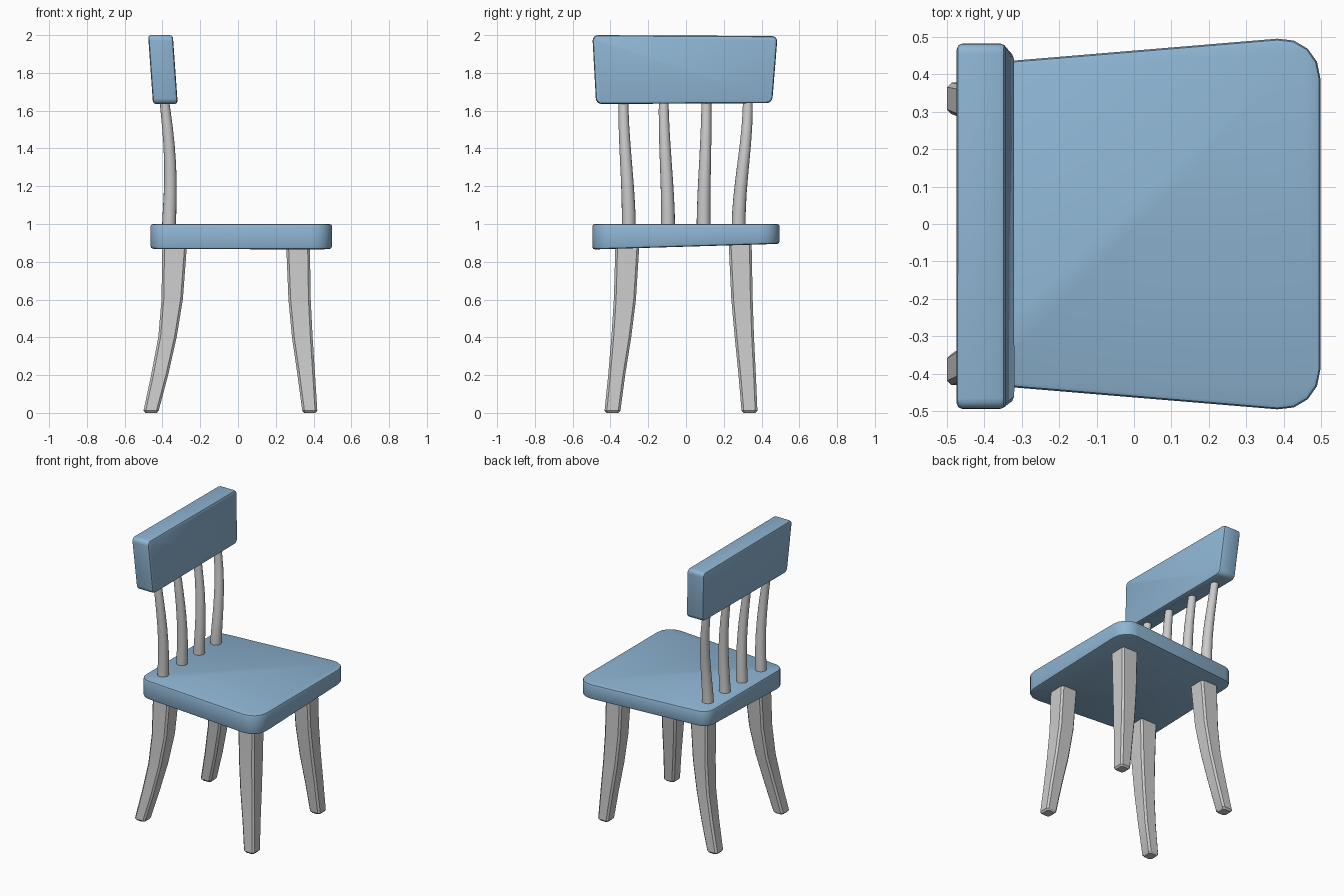
import bpy, bmesh, math
from mathutils import Vector

if "Cube" in bpy.data.objects:
    bpy.data.objects.remove(bpy.data.objects["Cube"])


def material(name, rgb):
    m = bpy.data.materials.new(name)
    m.diffuse_color = (*rgb, 1)
    m.use_nodes = True
    m.node_tree.nodes["Principled BSDF"].inputs["Base Color"].default_value = m.diffuse_color
    return m


blue = material("soft_blue", (0.27, 0.46, 0.65))
grey = material("light_grey", (0.60, 0.60, 0.60))


def finish(name, bm, mat, angle=32):
    bmesh.ops.recalc_face_normals(bm, faces=bm.faces[:])
    me = bpy.data.meshes.new(name)
    bm.to_mesh(me)
    bm.free()
    me.materials.append(mat)
    for p in me.polygons:
        p.use_smooth = True
    me.set_sharp_from_angle(angle=math.radians(angle))
    ob = bpy.data.objects.new(name, me)
    bpy.context.collection.objects.link(ob)
    return ob


def loft(rings):
    """Skin a stack of equal rings and cap both ends."""
    bm = bmesh.new()
    vr = [[bm.verts.new(p) for p in r] for r in rings]
    n = len(vr[0])
    for a, b in zip(vr, vr[1:]):
        for i in range(n):
            j = (i + 1) % n
            bm.faces.new((a[i], a[j], b[j], b[i]))
    bm.faces.new(vr[0][::-1])
    bm.faces.new(vr[-1])
    return bm


def bevelled_slab(name, loop_a, loop_b, radii, rim, mat):
    """Four-cornered slab with rounded corners and a softened rim."""
    bm = loft([loop_a, loop_b])
    for a, b, r in zip(loop_a, loop_b, radii):
        ends = (Vector(a), Vector(b))
        edge = [e for e in bm.edges
                if all(min((v.co - p).length for p in ends) < 1e-4 for v in e.verts)]
        bmesh.ops.bevel(bm, geom=edge, offset=r, segments=4, profile=0.5, affect='EDGES')
    bmesh.ops.recalc_face_normals(bm, faces=bm.faces[:])
    rims = {e for f in bm.faces if len(f.verts) > 4 for e in f.edges}
    bmesh.ops.bevel(bm, geom=list(rims), offset=rim, segments=2, profile=0.5, affect='EDGES')
    return finish(name, bm, mat)


# Seat: wider at the sitter's front (+x), underside a little uneven
seat_plan = [(0.498, -0.505), (0.498, 0.505), (-0.463, 0.425), (-0.463, -0.425)]
bevelled_slab("seat",
              [(x, y, 0.88 + 0.03 * y) for x, y in seat_plan],
              [(x, y, 1.0) for x, y in seat_plan],
              (0.115, 0.115, 0.07, 0.07), 0.013, blue)

# Backrest: leaning board, wider at the top
board = [(-0.476, 1.635), (0.456, 1.64), (0.485, 1.995), (-0.496, 2.0)]


def lean(z):
    return -0.026 * (z - 1.635) / 0.365


bevelled_slab("backrest",
              [(-0.45 + lean(z), y, z) for y, z in board],
              [(-0.319 + lean(z), y, z) for y, z in board],
              (0.03,) * 4, 0.015, blue)

# Legs: curved, tapered square posts with chamfered corners
heights = (0.012, 0.2, 0.4, 0.6, 0.92)
x_sides = {
    "back": [(-0.50, -0.42), (-0.46, -0.37), (-0.422, -0.325), (-0.405, -0.292), (-0.40, -0.268)],
    "front": [(0.34, 0.42), (0.315, 0.408), (0.286, 0.395), (0.267, 0.385), (0.254, 0.38)],
}
y_sides = {
    "right": [(-0.431, -0.347), (-0.412, -0.322), (-0.395, -0.29), (-0.382, -0.265), (-0.373, -0.245)],
    "left": [(0.294, 0.378), (0.278, 0.37), (0.258, 0.36), (0.24, 0.353), (0.225, 0.347)],
}


def chamfered(xs, ys, z, c=0.012):
    (a, b), (d, e) = xs, ys
    return [(a + c, d, z), (b - c, d, z), (b, d + c, z), (b, e - c, z),
            (b - c, e, z), (a + c, e, z), (a, e - c, z), (a, d + c, z)]


for end, xs in x_sides.items():
    for side, ys in y_sides.items():
        k = 0.01
        foot = chamfered((xs[0][0] + k, xs[0][1] - k), (ys[0][0] + k, ys[0][1] - k), 0.0)
        rings = [foot] + [chamfered(x, y, z) for x, y, z in zip(xs, ys, heights)]
        finish(f"{end}_{side}_leg", loft(rings), grey)

# Spindles: round, tapering, fanning out and bending backwards
for i, (y0, y1) in enumerate([(-0.303, -0.331), (-0.095, -0.118), (0.093, 0.108), (0.279, 0.327)]):
    rings = []
    for s in range(9):
        t = s / 8
        z = 0.97 + 0.72 * t
        u = min(max((z - 1.0) / 0.635, 0), 1.08)
        r = 0.037 - 0.011 * u
        cx = -0.366 + 0.012 * math.sin(math.pi * u) - 0.022 * u ** 2
        cy = y0 + (y1 - y0) * (u * u * (3 - 2 * u) if u < 1 else 1)
        rings.append([(cx + r * math.cos(a), cy + r * math.sin(a), z)
                      for a in (2 * math.pi * k / 16 for k in range(16))])
    finish(f"spindle_{i + 1}", loft(rings), grey)
